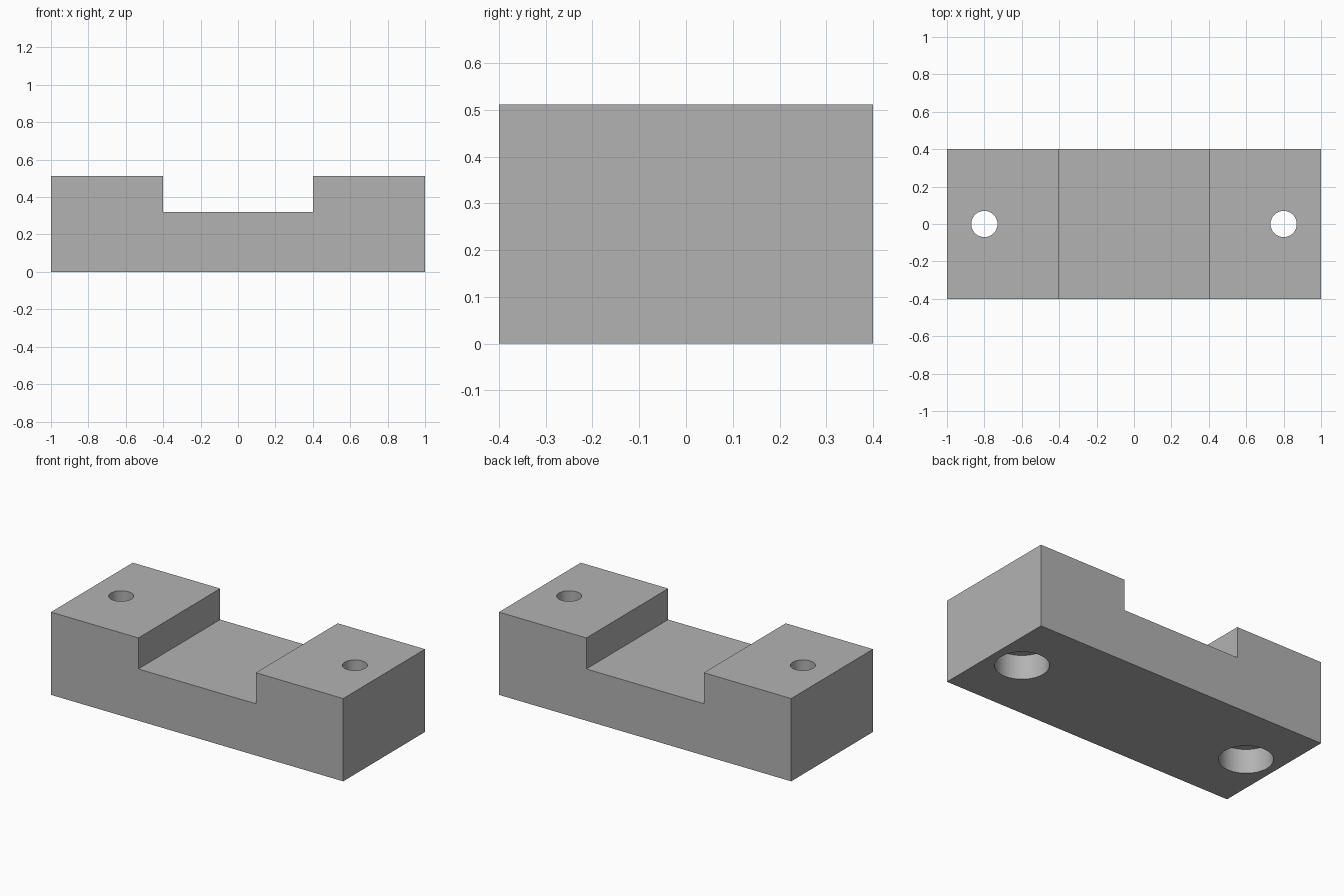
import bpy
import bmesh
from math import radians

HALF_LENGTH, HALF_DEPTH, HEIGHT = 1.0, 0.4, 0.512
SLOT_HALF, SLOT_FLOOR = 0.402, 0.32
HOLE_X, HOLE_RADIUS = 0.8, 0.07
BORE_RADIUS, BORE_DEPTH = 0.15, 0.15

cube = bpy.data.objects.get("Cube")
if cube:
    bpy.data.objects.remove(cube, do_unlink=True)

# Plain grey material
grey = bpy.data.materials.new("light_grey")
grey.use_nodes = True
colour = (0.45, 0.45, 0.45, 1)
grey.diffuse_color = colour
grey.node_tree.nodes["Principled BSDF"].inputs["Base Color"].default_value = colour


def extrude_profile(name, points):
    """Sweep an x-z outline through the full depth."""
    bm = bmesh.new()
    face = bm.faces.new([bm.verts.new((x, -HALF_DEPTH, z)) for x, z in points])
    swept = bmesh.ops.extrude_face_region(bm, geom=[face])["geom"]
    verts = [v for v in swept if isinstance(v, bmesh.types.BMVert)]
    bmesh.ops.translate(bm, verts=verts, vec=(0, 2 * HALF_DEPTH, 0))
    bmesh.ops.recalc_face_normals(bm, faces=bm.faces)
    mesh = bpy.data.meshes.new(name)
    bm.to_mesh(mesh)
    bm.free()
    obj = bpy.data.objects.new(name, mesh)
    bpy.context.collection.objects.link(obj)
    obj.data.materials.append(grey)
    return obj


def drill(target, name, x, radius, bottom, top):
    """Cut a vertical round hole and remove the cutter."""
    bpy.ops.mesh.primitive_cylinder_add(
        vertices=64, radius=radius, depth=top - bottom,
        location=(x, 0, (bottom + top) / 2))
    cutter = bpy.context.object
    cutter.name = name
    cutter.hide_render = True
    cutter.data.materials.append(grey)
    cut = target.modifiers.new(name, 'BOOLEAN')
    cut.operation = 'DIFFERENCE'
    cut.solver = 'EXACT'
    cut.object = cutter
    bpy.context.view_layer.objects.active = target
    bpy.ops.object.modifier_apply(modifier=cut.name)
    bpy.data.objects.remove(cutter, do_unlink=True)


# Block with a wide slot across its top
right_half = [(HALF_LENGTH, 0), (HALF_LENGTH, HEIGHT),
              (SLOT_HALF, HEIGHT), (SLOT_HALF, SLOT_FLOOR)]
outline = right_half + [(-x, z) for x, z in reversed(right_half)]
block = extrude_profile("slotted_block", outline)

# Bolt holes, counterbored from below
for side in (-1, 1):
    drill(block, "counterbore", side * HOLE_X, BORE_RADIUS, -0.1, BORE_DEPTH)
    drill(block, "bolt_hole", side * HOLE_X, HOLE_RADIUS, -0.1, HEIGHT + 0.1)

# Smooth hole walls, sharp block edges
bpy.ops.object.select_all(action='DESELECT')
block.select_set(True)
bpy.context.view_layer.objects.active = block
bpy.ops.object.shade_smooth_by_angle(angle=radians(30))
